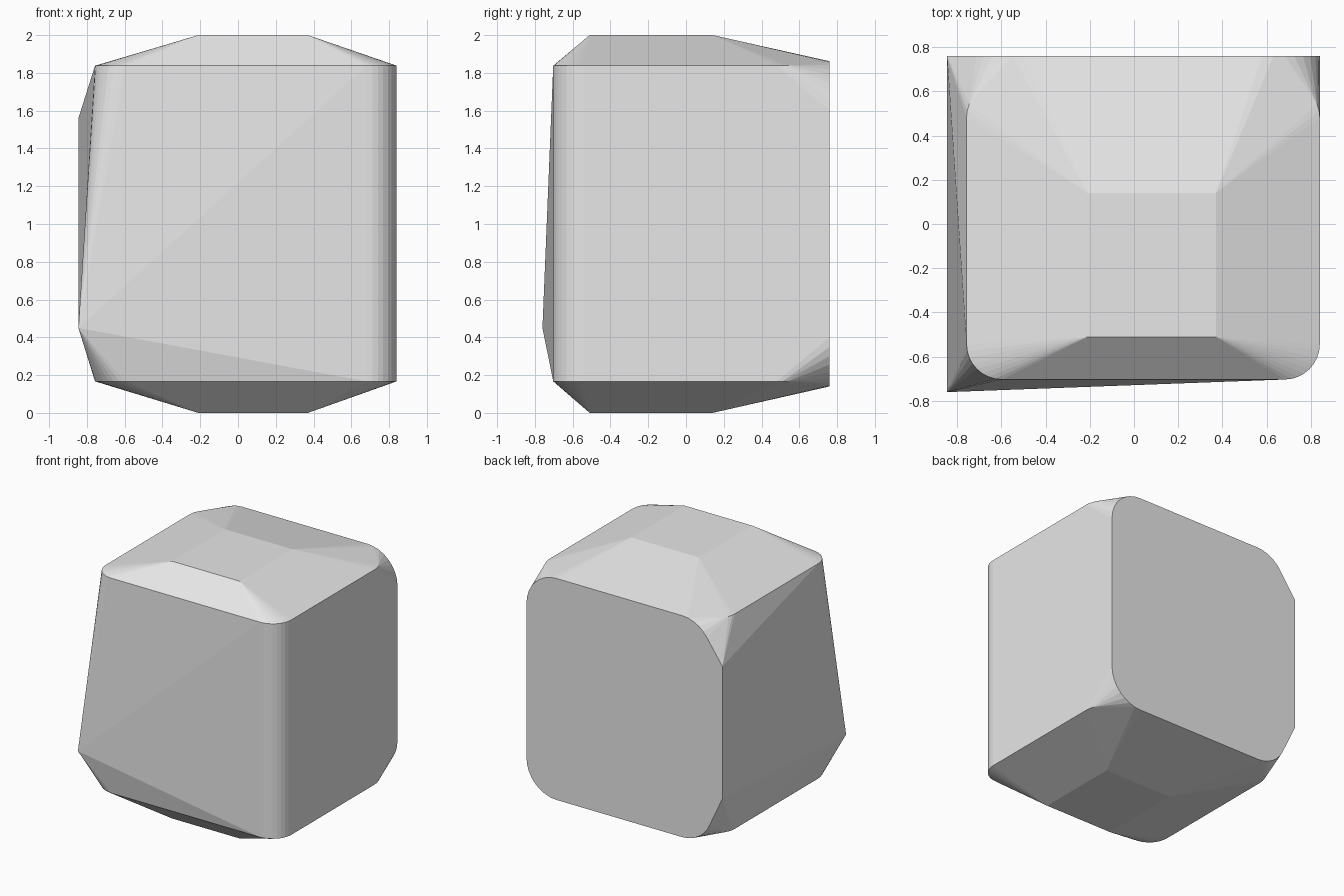
import bpy, bmesh
from math import cos, sin, pi

cube = bpy.data.objects.get("Cube")
if cube:
    bpy.data.objects.remove(cube, do_unlink=True)


def rounded_rect(a0, a1, b0, b1, r, steps=8):
    """Outline of a rectangle with rounded corners, as 2D points."""
    centres = [(a1 - r, b1 - r), (a0 + r, b1 - r), (a0 + r, b0 + r), (a1 - r, b0 + r)]
    pts = []
    for q, (ca, cb) in enumerate(centres):
        for i in range(steps + 1):
            t = (q + i / steps) * pi / 2
            pts.append((ca + r * cos(t), cb + r * sin(t)))
    return pts


points = []

# Upright body with rounded corners
for x, y in rounded_rect(-0.757, 0.84, -0.703, 0.64, 0.16):
    points += [(x, y, 0.167), (x, y, 1.838)]

# Flat caps on top and bottom
for z in (0, 2):
    points += [(x, y, z) for x in (-0.21, 0.37) for y in (-0.51, 0.14)]

# Large rounded back panel
points += [(x, 0.76, z) for x, z in rounded_rect(-0.757, 0.84, 0.14, 1.862, 0.26)]

# Slanted side: one front tip and two back corners
points += [(-0.845, -0.76, 0.45), (-0.845, 0.76, 1.56), (-0.845, 0.76, 0.53)]

# Wrap everything in one convex shell
bm = bmesh.new()
for p in points:
    bm.verts.new(p)
bmesh.ops.remove_doubles(bm, verts=bm.verts, dist=0.0005)
bmesh.ops.convex_hull(bm, input=bm.verts)
loose = [v for v in bm.verts if not v.link_faces]
bmesh.ops.delete(bm, geom=loose, context='VERTS')
bmesh.ops.dissolve_limit(bm, angle_limit=0.005, verts=bm.verts, edges=bm.edges)
bmesh.ops.recalc_face_normals(bm, faces=bm.faces)

mesh = bpy.data.meshes.new("faceted_block")
bm.to_mesh(mesh)
bm.free()
block = bpy.data.objects.new("faceted_block", mesh)
bpy.context.collection.objects.link(block)

# Plain grey
grey = bpy.data.materials.new("light_grey")
grey.use_nodes = True
grey.diffuse_color = (0.8, 0.8, 0.8, 1)
grey.node_tree.nodes["Principled BSDF"].inputs["Base Color"].default_value = (0.8, 0.8, 0.8, 1)
mesh.materials.append(grey)
